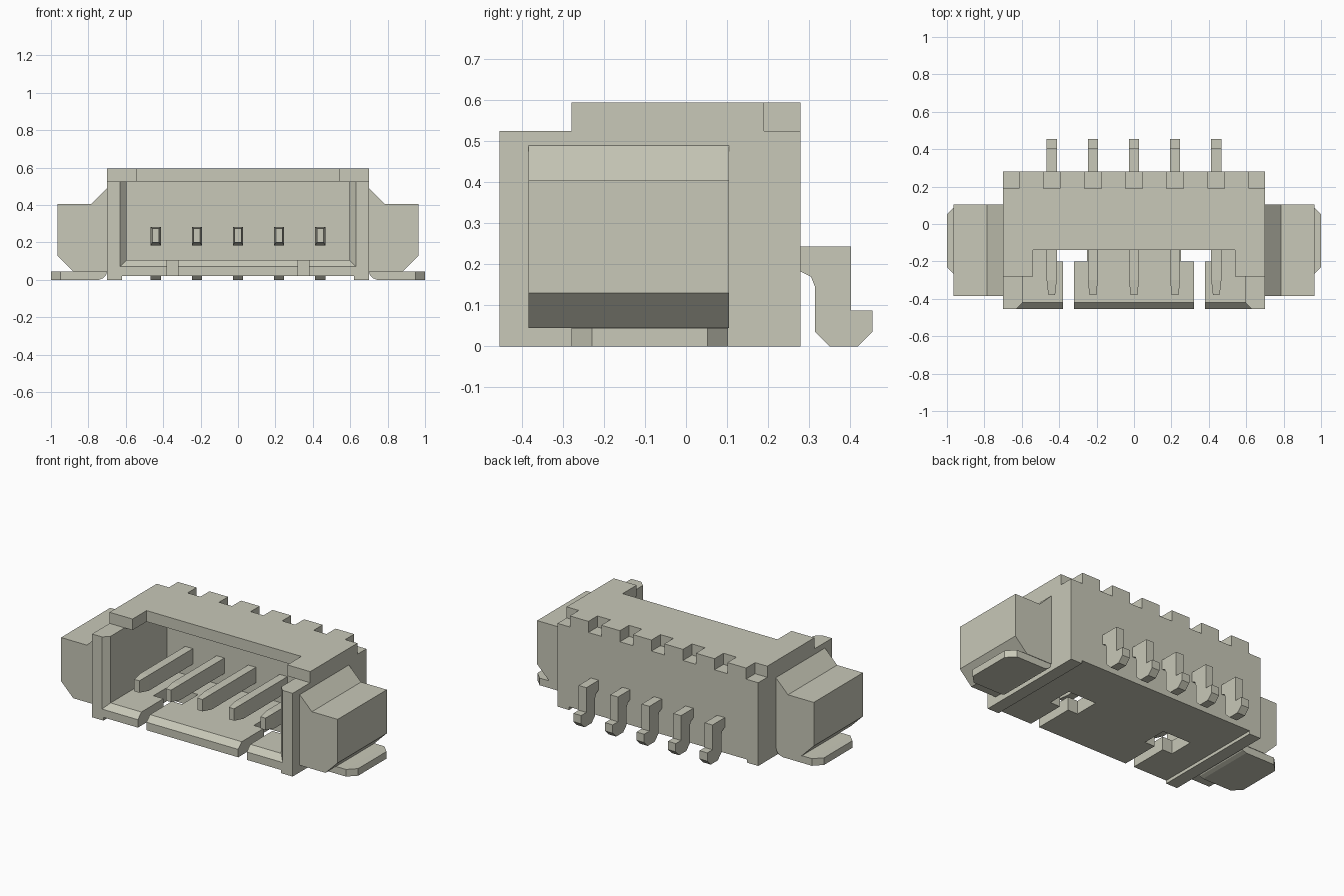
import bpy, bmesh
from mathutils import Vector

cube = bpy.data.objects.get("Cube")
if cube:
    bpy.data.objects.remove(cube, do_unlink=True)

mat = bpy.data.materials.new("warm_grey")
mat.use_nodes = True
colour = (0.58, 0.58, 0.48, 1)
mat.diffuse_color = colour
mat.node_tree.nodes["Principled BSDF"].inputs["Base Color"].default_value = colour


def prism(bm, pts, axis, lo, hi):
    """Extrude a 2D profile along an axis (0=x, 1=y, 2=z)."""
    def place(p, d):
        c = list(p)
        c.insert(axis, d)
        return Vector(c)
    a = [bm.verts.new(place(p, lo)) for p in pts]
    b = [bm.verts.new(place(p, hi)) for p in pts]
    faces = [bm.faces.new(a), bm.faces.new(b)]
    n = len(pts)
    for i in range(n):
        j = (i + 1) % n
        faces.append(bm.faces.new((a[i], a[j], b[j], b[i])))
    bmesh.ops.recalc_face_normals(bm, faces=faces)


def loft(bm, rect0, y0, rect1, y1):
    """Join two x/z rectangles (x0, x1, z0, z1) at two depths."""
    rings = []
    for (x0, x1, z0, z1), y in ((rect0, y0), (rect1, y1)):
        rings.append([bm.verts.new((x, y, z)) for x, z in
                      ((x0, z0), (x1, z0), (x1, z1), (x0, z1))])
    a, b = rings
    faces = [bm.faces.new(a), bm.faces.new(b)]
    for i in range(4):
        j = (i + 1) % 4
        faces.append(bm.faces.new((a[i], a[j], b[j], b[i])))
    bmesh.ops.recalc_face_normals(bm, faces=faces)


def box(bm, x0, x1, y0, y1, z0, z1):
    loft(bm, (x0, x1, z0, z1), y0, (x0, x1, z0, z1), y1)


def make(name, bm):
    me = bpy.data.meshes.new(name)
    bm.to_mesh(me)
    bm.free()
    me.materials.append(mat)
    ob = bpy.data.objects.new(name, me)
    bpy.context.collection.objects.link(ob)
    return ob


def cut(ob, fill, *args):
    """Subtract one shape from an object and apply the result."""
    bm = bmesh.new()
    fill(bm, *args)
    cutter = make("cutter", bm)
    cutter.hide_render = True
    mod = ob.modifiers.new("cut", 'BOOLEAN')
    mod.operation, mod.solver, mod.object = 'DIFFERENCE', 'EXACT', cutter
    dg = bpy.context.evaluated_depsgraph_get()
    ob.data = bpy.data.meshes.new_from_object(ob.evaluated_get(dg))
    ob.modifiers.clear()
    bpy.data.objects.remove(cutter, do_unlink=True)


PITCH = 0.22
FRONT, BACK, TOP, CEIL, FLOOR = -0.455, 0.28, 0.595, 0.525, 0.105

# Housing: stepped block, hollowed from the front
bm = bmesh.new()
prism(bm, [(FRONT, 0), (BACK, 0), (BACK, TOP), (-0.28, TOP), (-0.28, CEIL), (FRONT, CEIL)],
      0, -0.7, 0.7)
housing = make("housing", bm)
cut(housing, box, -0.595, 0.595, -0.6, 0.14, FLOOR, CEIL)
cut(housing, box, -0.54, 0.54, -0.6, -0.14, 0.45, 0.7)
cut(housing, box, -0.595, 0.595, -0.6, -0.28, 0.45, 0.7)
# Bevelled mouth and shallow recess underneath
cut(housing, loft, (-0.665, 0.665, 0.035, 0.7), -0.49, (-0.595, 0.595, FLOOR, 0.7), -0.42)
cut(housing, box, -0.62, 0.62, -0.6, 0.4, -0.1, 0.02)
# Keying slots and windows in the floor
for s in (-1, 1):
    cut(housing, box, s * 0.35 - 0.03, s * 0.35 + 0.03, -0.6, -0.15, -0.1, 0.2)
    cut(housing, box, s * 0.35 - 0.1, s * 0.35 + 0.1, -0.2, -0.04, -0.1, 0.2)
    # Lowered rear corners
    cut(housing, box, s * 0.66 - 0.045, s * 0.66 + 0.045, 0.19, 0.4, CEIL, 0.7)
# Notches along the rear top edge
for i in range(-2, 3):
    cut(housing, box, i * PITCH - 0.045, i * PITCH + 0.045, 0.19, 0.4, CEIL, 0.7)

# Contact pins: tapered blade inside, bent solder leg behind
leg = [(0.2, 0.243), (0.403, 0.243), (0.403, 0.087), (0.455, 0.087), (0.455, 0.035),
       (0.42, 0), (0.35, 0), (0.315, 0.035), (0.315, 0.145), (0.305, 0.17),
       (0.28, 0.182), (0.2, 0.182)]
for i in range(-2, 3):
    x, w = i * PITCH, 0.027
    bm = bmesh.new()
    blade = (x - w, x + w, 0.184, 0.282)
    loft(bm, blade, -0.3, blade, 0.2)
    loft(bm, (x - 0.018, x + 0.018, 0.2, 0.275), -0.38, blade, -0.3)
    prism(bm, leg, 0, x - w, x + w)
    make("contact_pin_%d" % (i + 3), bm)

# Side wings and mounting tabs
wing = [(0.69, 0.49), (0.7, 0.49), (0.785, 0.405), (0.965, 0.405), (0.965, 0.13),
        (0.88, 0.045), (0.69, 0.045)]
tab = [(0.7, 0.046), (0.705, 0.025), (0.72, 0.009), (0.745, 0), (0.95, 0), (0.95, 0.045)]
tip = [(0.95, -0.28), (1, -0.23), (1, 0.052), (0.95, 0.102)]
for s, side in ((1, "left"), (-1, "right")):
    bm = bmesh.new()
    prism(bm, [(s * x, z) for x, z in wing], 1, -0.385, 0.105)
    make(side + "_wing", bm)
    bm = bmesh.new()
    prism(bm, [(s * x, z) for x, z in tab], 1, -0.28, 0.102)
    prism(bm, [(s * x, y) for x, y in tip], 2, 0, 0.045)
    make(side + "_mounting_tab", bm)
